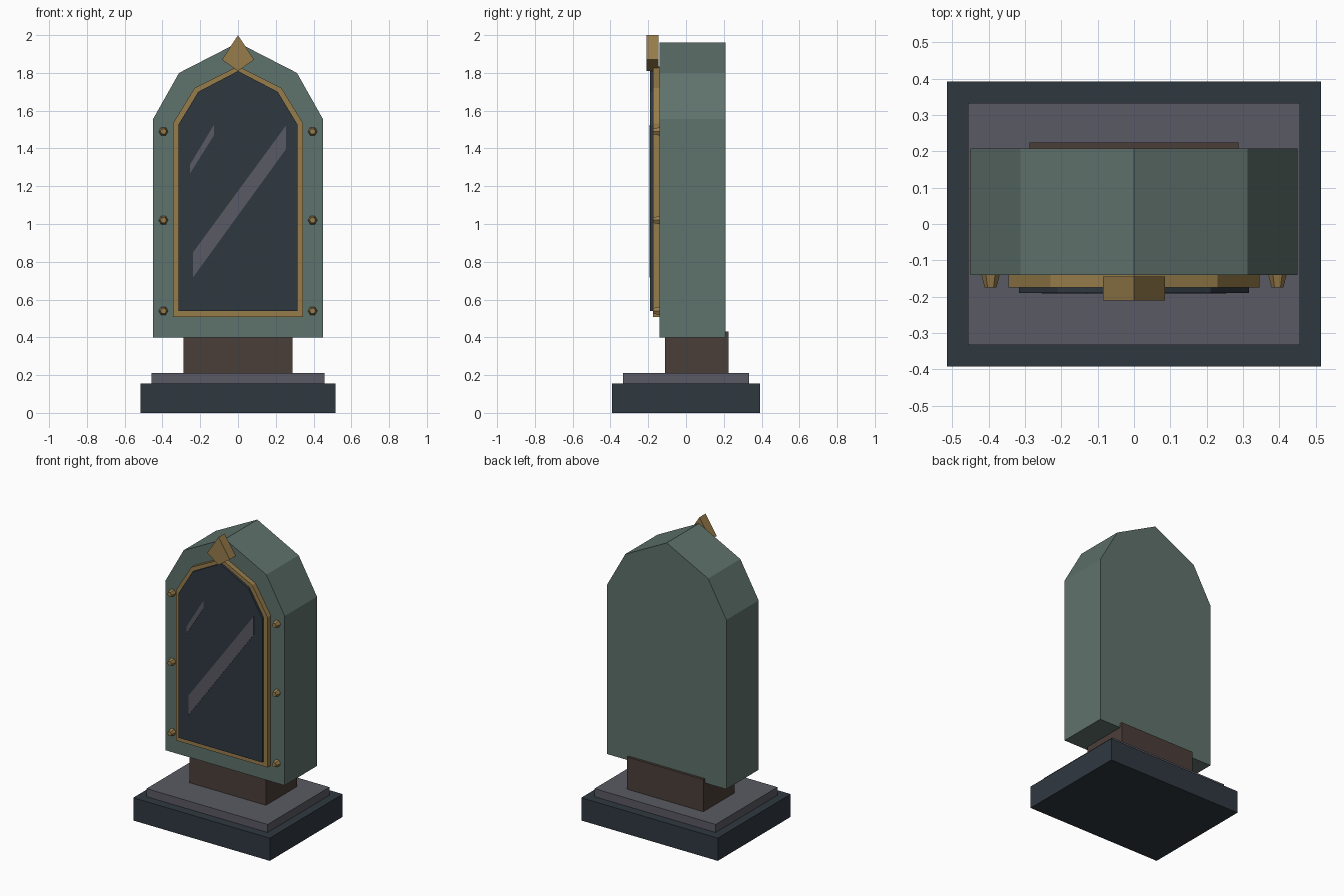
import bpy, bmesh, math

if "Cube" in bpy.data.objects:
    bpy.data.objects.remove(bpy.data.objects["Cube"])


def material(name, hex_code):
    rgb = [int(hex_code[i:i + 2], 16) / 255 for i in (0, 2, 4)]
    lin = [c / 12.92 if c <= 0.04045 else ((c + 0.055) / 1.055) ** 2.4 for c in rgb]
    m = bpy.data.materials.new(name)
    m.diffuse_color = (*lin, 1)
    m.use_nodes = True
    m.node_tree.nodes["Principled BSDF"].inputs["Base Color"].default_value = m.diffuse_color
    return m


GREEN = material("weathered green", "5F726B")
DARK = material("dark slate", "2F3840")
GREY = material("stone grey", "5A5A63")
BROWN = material("dark brown", "4B3E39")
GOLD = material("aged brass", "977C4B")


def finish(name, bm, mat):
    bmesh.ops.recalc_face_normals(bm, faces=bm.faces)
    mesh = bpy.data.meshes.new(name)
    bm.to_mesh(mesh)
    bm.free()
    mesh.materials.append(mat)
    ob = bpy.data.objects.new(name, mesh)
    bpy.context.collection.objects.link(ob)
    return ob


def prism(name, outline, y0, y1, mat, taper=1.0, centre=(0, 0)):
    """Extrude an x-z outline from y1 (back) to y0 (front), optionally tapering the front."""
    cx, cz = centre
    bm = bmesh.new()
    back = [bm.verts.new((cx + x, y1, cz + z)) for x, z in outline]
    front = [bm.verts.new((cx + x * taper, y0, cz + z * taper)) for x, z in outline]
    bm.faces.new(back)
    bm.faces.new(front)
    n = len(outline)
    for i in range(n):
        j = (i + 1) % n
        bm.faces.new((back[i], back[j], front[j], front[i]))
    return finish(name, bm, mat)


def block(name, hx, y0, y1, z0, z1, mat):
    return prism(name, [(-hx, z0), (hx, z0), (hx, z1), (-hx, z1)], y0, y1, mat)


def arch(right_side, top):
    """Mirror the right-hand outline points about x = 0 around a pointed top."""
    return right_side + [(0, top)] + [(-x, z) for x, z in reversed(right_side)]


# Stepped base and neck
block("base", 0.515, -0.393, 0.393, 0, 0.155, DARK)
block("base_step", 0.457, -0.333, 0.333, 0.155, 0.21, GREY)
block("neck", 0.288, -0.11, 0.225, 0.21, 0.43, BROWN)

# Arched body, brass trim and dark glass
prism("body", arch([(0.45, 0.4), (0.45, 1.555), (0.312, 1.8)], 1.96), -0.14, 0.208, GREEN)
prism("trim", arch([(0.345, 0.508), (0.345, 1.532), (0.23, 1.72)], 1.835), -0.175, -0.14, GOLD)
prism("glass", arch([(0.316, 0.54), (0.316, 1.525), (0.21, 1.7)], 1.81), -0.19, -0.17, DARK)

# Diagonal glints on the glass
prism("large_glint", [(0.253, 1.52), (0.253, 1.395), (-0.238, 0.717), (-0.238, 0.85)],
      -0.193, -0.189, GREY)
prism("small_glint", [(-0.127, 1.525), (-0.127, 1.47), (-0.254, 1.267), (-0.254, 1.315)],
      -0.193, -0.189, GREY)

# Diamond crest
prism("crest", [(0, 2.0), (0.085, 1.87), (0, 1.81), (-0.085, 1.87)], -0.21, -0.145, GOLD)

# Tapered rivets down both sides
hexagon = [(0.025 * math.cos(k * math.pi / 3), 0.025 * math.sin(k * math.pi / 3)) for k in range(6)]
for side in (-1, 1):
    for z in (0.54, 1.02, 1.49):
        prism("rivet", hexagon, -0.175, -0.14, GOLD, 0.65, (side * 0.395, z))
